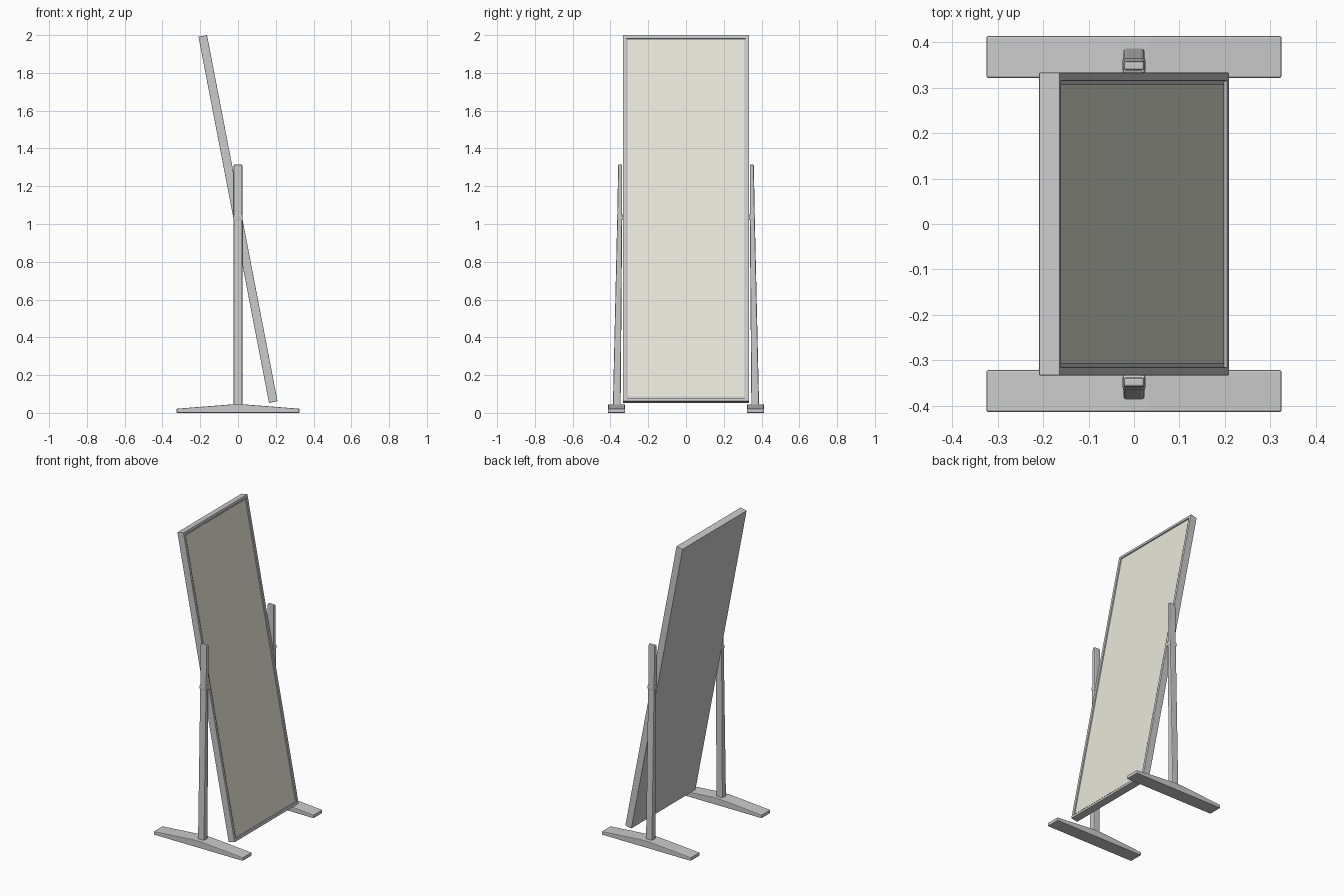
import bpy, bmesh, math
from mathutils import Matrix, Vector

if "Cube" in bpy.data.objects:
    bpy.data.objects.remove(bpy.data.objects["Cube"])

TILT = -math.radians(10.9)
MIRROR = Matrix.Translation((0, 0, 1.0265)) @ Matrix.Rotation(TILT, 4, 'Y')
W, L, T, RIM, RECESS = 0.667, 1.974, 0.046, 0.026, 0.006


def finish(name, bm, bevel=0.0):
    bmesh.ops.recalc_face_normals(bm, faces=bm.faces)
    me = bpy.data.meshes.new(name)
    bm.to_mesh(me)
    bm.free()
    ob = bpy.data.objects.new(name, me)
    bpy.context.collection.objects.link(ob)
    if bevel:
        m = ob.modifiers.new("bevel", 'BEVEL')
        m.width, m.segments, m.limit_method = bevel, 2, 'ANGLE'
    return ob


def loft(bm, rings):
    """Skin a list of equal-length point rings and cap both ends."""
    vs = [[bm.verts.new(p) for p in r] for r in rings]
    n = len(vs[0])
    for a, b in zip(vs, vs[1:]):
        for i in range(n):
            bm.faces.new((a[i], a[(i + 1) % n], b[(i + 1) % n], b[i]))
    bm.faces.new(vs[0])
    bm.faces.new(vs[-1])


# Mirror frame: a slab with the front face inset and pushed in
bm = bmesh.new()
bmesh.ops.create_cube(bm, size=1, matrix=Matrix.Diagonal((T, W, L, 1)))
bm.faces.ensure_lookup_table()
front = max(bm.faces, key=lambda f: f.calc_center_median().x)
bmesh.ops.inset_region(bm, faces=[front], thickness=RIM)
ret = bmesh.ops.extrude_discrete_faces(bm, faces=[front])
bmesh.ops.translate(bm, verts=ret['faces'][0].verts, vec=(-RECESS - 0.002, 0, 0))
frame = finish("mirror_frame", bm, 0.002)
frame.matrix_world = MIRROR

# Glass pane seated in the recess
bm = bmesh.new()
bmesh.ops.create_cube(bm, size=1, matrix=Matrix.Translation((T / 2 - RECESS - 0.002, 0, 0))
                      @ Matrix.Diagonal((0.004, W - 2 * RIM, L - 2 * RIM, 1)))
glass = finish("mirror_glass", bm)
glass.matrix_world = MIRROR
mat = bpy.data.materials.new("glass_tint")
mat.diffuse_color = (0.8, 0.8, 0.7, 1)
mat.use_nodes = True
mat.node_tree.nodes["Principled BSDF"].inputs["Base Color"].default_value = mat.diffuse_color
glass.data.materials.append(mat)

# Base foot profile (x, z)
FOOT = [(-0.325, 0), (0.325, 0), (0.325, 0.022), (0.2, 0.032), (0.03, 0.045),
        (-0.03, 0.045), (-0.2, 0.032), (-0.325, 0.022)]
# Post sections: z, inner y, outer y
POST = [(0.035, 0.346, 0.387), (1.04, 0.338, 0.364), (1.315, 0.338, 0.359)]

for s, side in ((-1, "left"), (1, "right")):
    # Foot
    bm = bmesh.new()
    loft(bm, [[(x, s * y, z) for x, z in FOOT] for y in (0.322, 0.414)])
    finish("foot_" + side, bm, 0.004)

    # Tapered upright
    bm = bmesh.new()
    loft(bm, [[(-0.023, s * a, z), (0.023, s * a, z), (0.023, s * b, z), (-0.023, s * b, z)]
              for z, a, b in POST])
    finish("upright_" + side, bm, 0.006)

    # Pivot collar joining upright and frame
    bm = bmesh.new()
    bmesh.ops.create_cube(bm, size=1, matrix=Matrix.Translation((0, s * 0.349, 1.035))
                          @ Matrix.Diagonal((0.05, 0.034, 0.03, 1)))
    finish("pivot_collar_" + side, bm, 0.005)
